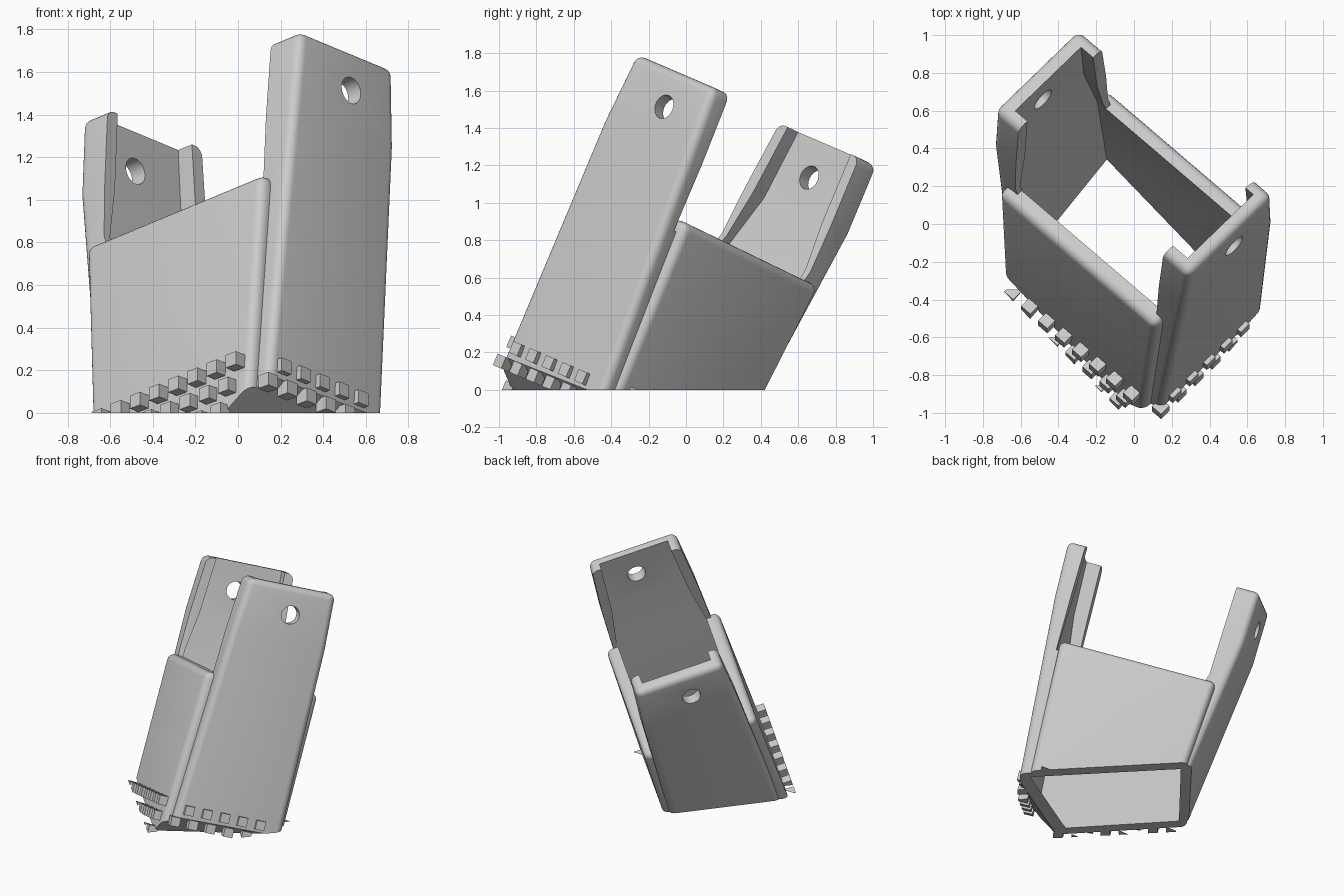
import bpy, bmesh, math
from mathutils import Matrix, Vector

if "Cube" in bpy.data.objects:
    bpy.data.objects.remove(bpy.data.objects["Cube"])

# Leaning frame: u across the sockets, v between the tabs, w along the sleeve
tilt = Matrix.Rotation(math.radians(-23.2), 3, 'X')
yaw = math.radians(46.5)
U = tilt @ Vector((math.cos(yaw), math.sin(yaw), 0))
V = tilt @ Vector((math.sin(yaw), -math.cos(yaw), 0))
W = tilt @ Vector((0, 0, 1))
LEAN = Matrix((U, V, W)).transposed().to_4x4()

grey = bpy.data.materials.new("light_grey")
grey.use_nodes = True
grey.diffuse_color = (0.6, 0.6, 0.6, 1)
grey.node_tree.nodes["Principled BSDF"].inputs["Base Color"].default_value = (0.6, 0.6, 0.6, 1)


def make(name, bm, matrix=LEAN):
    bm.transform(matrix)
    bm.normal_update()
    bmesh.ops.recalc_face_normals(bm, faces=bm.faces)
    if bm.calc_volume(signed=True) < 0:
        bmesh.ops.reverse_faces(bm, faces=bm.faces)
    mesh = bpy.data.meshes.new(name)
    bm.to_mesh(mesh)
    bm.free()
    mesh.materials.append(grey)
    obj = bpy.data.objects.new(name, mesh)
    bpy.context.collection.objects.link(obj)
    return obj


def loft(name, rings, radius=0, skew=0):
    """Rectangular tube through rings of (w, u0, u1, v0, v1), rounded on sides and top."""
    bm = bmesh.new()
    loops = []
    for w, a, b, c, d in rings:
        corners = ((a, c), (b, c), (b, d + skew * b), (a, d + skew * a))
        loops.append([bm.verts.new((u, v, w + 0.032 * (v - 0.86))) for u, v in corners])
    for low, high in zip(loops, loops[1:]):
        for i in range(4):
            j = (i + 1) % 4
            bm.faces.new((low[i], low[j], high[j], high[i]))
    bm.faces.new(loops[0][::-1])
    bm.faces.new(loops[-1])
    bm.normal_update()
    if radius:
        edges = [e for e in bm.edges
                 if abs(e.verts[0].co.z - e.verts[1].co.z) > 0.1
                 or all(v in loops[-1] for v in e.verts)]
        bmesh.ops.bevel(bm, geom=edges, offset=radius, segments=5,
                        profile=0.5, affect='EDGES', clamp_overlap=True)
    return make(name, bm)


def half_space(normal, point):
    """Big block filling everything beyond a plane."""
    bm = bmesh.new()
    bmesh.ops.create_cube(bm, size=4)
    turn = normal.to_track_quat('Z', 'Y').to_matrix().to_4x4()
    return make("cutter", bm, Matrix.Translation(point + normal * 2) @ turn)


def combine(target, tool, operation):
    mod = target.modifiers.new(operation, 'BOOLEAN')
    mod.operation = operation
    mod.solver = 'EXACT'
    mod.object = tool
    bpy.context.view_layer.objects.active = target
    bpy.ops.object.modifier_apply(modifier=mod.name)
    bpy.data.objects.remove(tool)


# Sleeve walls and the two taller tabs
sleeve = loft("socket_sleeve", [(-0.6, -0.677, 0.203, -0.30, 0.685),
                                (0.825, -0.607, 0.222, -0.415, 0.735)], 0.045)
tabs = loft("tabs", [(-0.6, -0.625, 0.185, -0.28, 0.745),
                     (1.15, -0.53, 0.165, -0.53, 0.865),
                     (1.545, -0.495, 0.145, -0.545, 0.875)], 0.045)

# Gap between the folded lips of the tabs
gap = loft("gap", [(0.76, -1, 1, -0.31, 0.735), (0.88, -1, 1, -0.35, 0.735),
                   (1.75, -1, 1, -0.38, 0.73)], skew=0.094)
combine(tabs, gap, 'DIFFERENCE')
combine(sleeve, tabs, 'UNION')

# Hollow inside, closed off behind the sloping front corner
slope = Vector((0.39, -0.65, -0.63)).normalized()
corner = Vector((0.06, -0.98, 0.13))
cavity = loft("cavity", [(-0.7, -0.61, 0.12, -0.22, 0.675),
                         (0.82, -0.515, 0.135, -0.395, 0.755),
                         (1.15, -0.46, 0.095, -0.455, 0.79),
                         (1.75, -0.41, 0.07, -0.465, 0.80)])
combine(cavity, half_space(slope, corner - slope * 0.07), 'DIFFERENCE')
combine(sleeve, cavity, 'DIFFERENCE')

# Pin hole through both tabs
start, end = Vector((-0.22, -0.52, 1.30)), Vector((-0.145, 0.87, 1.345))
turn = (end - start).to_track_quat('Z', 'Y').to_matrix().to_4x4()
bm = bmesh.new()
bmesh.ops.create_cone(bm, cap_ends=True, segments=32, radius1=0.065, radius2=0.065, depth=3,
                      matrix=Matrix.Translation((start + end) / 2) @ turn)
combine(sleeve, make("pin", bm), 'DIFFERENCE')

# Flat ground cut and sloping cut on the front corner
combine(sleeve, half_space(Vector((0, 0, -1)), Vector()), 'DIFFERENCE')
combine(sleeve, half_space(slope, corner), 'DIFFERENCE')

# Rows of small grip blocks around the foot
spots = []
for row in range(3):
    for i in range(8):
        v = 0.63 - 0.05 * row - 0.124 * i
        w = -0.135 - 0.115 * row - 0.005 * i
        spots += [(-0.68, v, w), (0.225, v - 0.04, w)]
    if row < 2:
        spots += [(-0.515 - 0.08 * row + 0.131 * i, 0.77 - 0.01 * row, -0.157 - 0.095 * row)
                  for i in range(5)]

bm = bmesh.new()
for spot in spots:
    if (LEAN @ Vector(spot)).z > -0.04:
        bmesh.ops.create_cube(bm, size=0.066, matrix=Matrix.Translation(spot))
bm.transform(LEAN)
cut = bmesh.ops.bisect_plane(bm, geom=bm.verts[:] + bm.edges[:] + bm.faces[:],
                             plane_co=(0, 0, 0), plane_no=(0, 0, 1), clear_inner=True)
rim = [e for e in cut["geom_cut"] if isinstance(e, bmesh.types.BMEdge)]
bmesh.ops.holes_fill(bm, edges=rim, sides=0)
make("grip_blocks", bm, Matrix.Identity(4))

# Smooth the rounded edges only
bpy.ops.object.select_all(action='DESELECT')
sleeve.select_set(True)
bpy.context.view_layer.objects.active = sleeve
bpy.ops.object.shade_smooth_by_angle(angle=math.radians(30))
